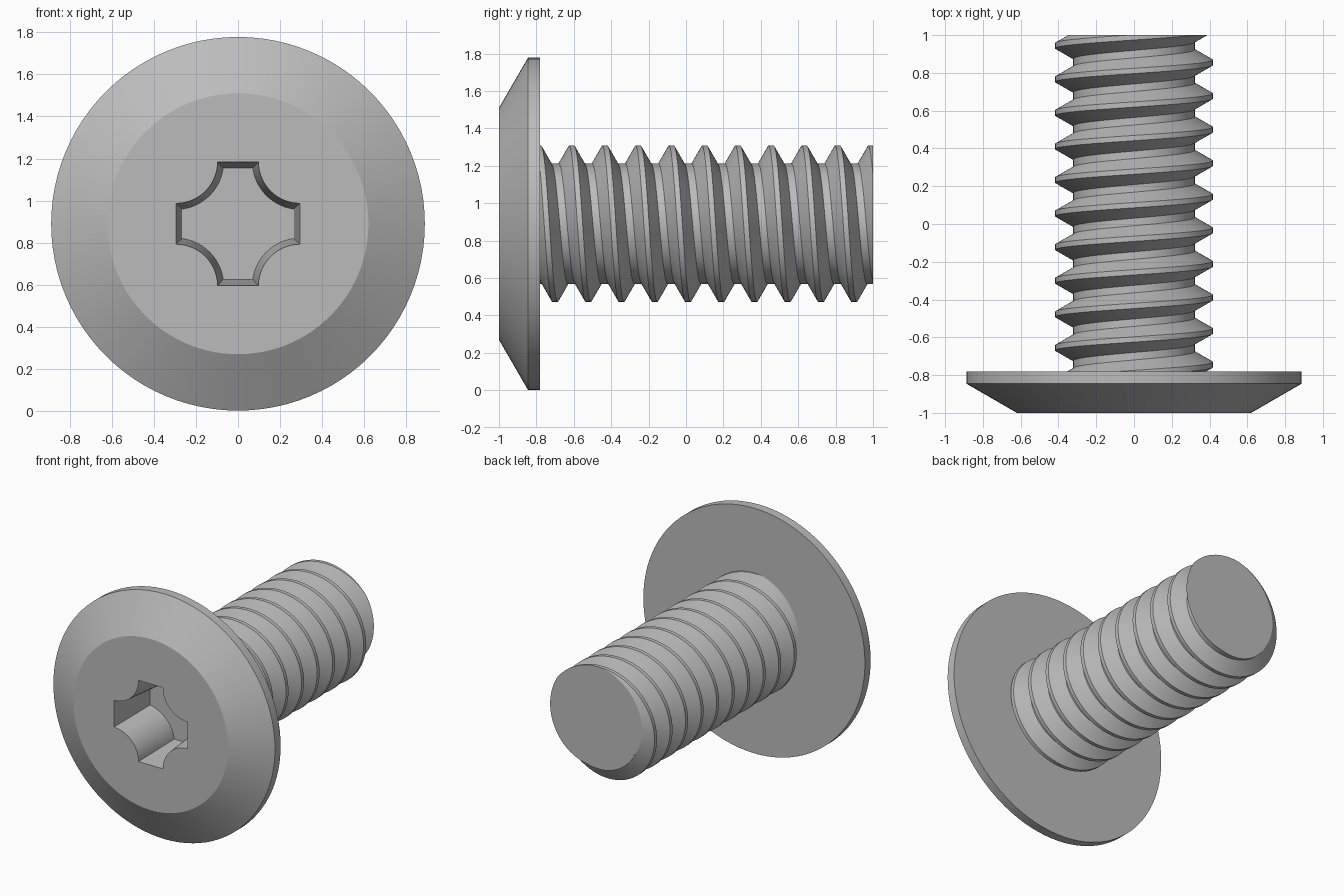
import bpy, bmesh
from math import sin, cos, pi, tau, asin, radians

AXIS_Z = 0.89          # height of the screw axis
HEAD_BACK, TIP = -0.78, 1.0
SEGS = 96

if "Cube" in bpy.data.objects:
    bpy.data.objects.remove(bpy.data.objects["Cube"])

steel = bpy.data.materials.new("grey steel")
steel.use_nodes = True
grey = (0.5, 0.5, 0.5, 1)
steel.diffuse_color = grey
steel.node_tree.nodes["Principled BSDF"].inputs["Base Color"].default_value = grey


def finish(name, bm):
    """Turn a bmesh into a named object on the screw axis."""
    bmesh.ops.recalc_face_normals(bm, faces=bm.faces)
    mesh = bpy.data.meshes.new(name)
    bm.to_mesh(mesh)
    bm.free()
    mesh.materials.append(steel)
    obj = bpy.data.objects.new(name, mesh)
    obj.location.z = AXIS_Z
    bpy.context.collection.objects.link(obj)
    return obj


def loft(name, sections):
    """Closed solid through (y, outline) sections."""
    bm = bmesh.new()
    rings = [[bm.verts.new((x, y, z)) for x, z in pts] for y, pts in sections]
    for a, b in zip(rings, rings[1:]):
        for i in range(len(a)):
            bm.faces.new((a[i - 1], a[i], b[i], b[i - 1]))
    bm.faces.new(rings[0])
    bm.faces.new(rings[-1])
    return finish(name, bm)


def circle(r):
    return [(r * cos(tau * i / SEGS), r * sin(tau * i / SEGS)) for i in range(SEGS)]


def cross(inset, half=0.295, r=0.197, steps=14):
    """Four-armed socket outline with concave round corners, drafted inward."""
    radius = r + inset
    skip = asin(inset / radius)
    pts = []
    for q in range(4):
        for k in range(steps + 1):
            t = 1.5 * pi - skip - (pi / 2 - 2 * skip) * k / steps
            x, z = half + radius * cos(t), half + radius * sin(t)
            c, s = cos(q * pi / 2), sin(q * pi / 2)
            pts.append((x * c - z * s, x * s + z * c))
    return pts


def threaded_shank():
    """Helical strip of trapezoid threads, trimmed flat at both ends."""
    pitch, root, crest = 0.1777, 0.322, 0.418
    profile = [(-0.069, root), (-0.014, crest), (0.014, crest), (0.069, root)]
    bm = bmesh.new()
    start, turns = 0.766 - 11 * pitch, 14
    rows = []
    for j in range(turns * SEGS + 1):
        a = tau * j / SEGS
        y = start + pitch * j / SEGS
        rows.append([bm.verts.new((-r * cos(a), y + dy, r * sin(a)))
                     for dy, r in profile])
    for j in range(turns * SEGS):
        a, b = rows[j], rows[j + 1]
        for k in range(3):
            bm.faces.new((a[k], a[k + 1], b[k + 1], b[k]))
        if j + 1 + SEGS < len(rows):      # root joins the next turn
            c, d = rows[j + SEGS], rows[j + 1 + SEGS]
            bm.faces.new((a[3], c[0], d[0], b[3]))
    for y, side in ((HEAD_BACK, -1), (TIP, 1)):
        geom = bm.verts[:] + bm.edges[:] + bm.faces[:]
        bmesh.ops.bisect_plane(bm, geom=geom, dist=1e-6, plane_co=(0, y, 0),
                               plane_no=(0, side, 0), clear_outer=True)
    bmesh.ops.holes_fill(bm, edges=[e for e in bm.edges if e.is_boundary], sides=0)
    return finish("threaded_shank", bm)


# Low conical head with a short straight rim
head = loft("head", [(-1, circle(0.62)), (-0.845, circle(0.888)),
                     (HEAD_BACK, circle(0.888))])
shank = threaded_shank()

# Tapered drive socket, cut through the head into the shank
cutter = loft("socket_cutter", [(-1.02, cross(0.0)), (-1, cross(0.001)),
                                (-0.63, cross(0.03))])
cutter.hide_render = True

for part in (head, shank):
    bpy.ops.object.select_all(action='DESELECT')
    part.select_set(True)
    bpy.context.view_layer.objects.active = part
    cut = part.modifiers.new("socket", 'BOOLEAN')
    cut.operation = 'DIFFERENCE'
    cut.solver = 'EXACT'
    cut.object = cutter
    bpy.ops.object.modifier_apply(modifier=cut.name)
    bpy.ops.object.shade_smooth_by_angle(angle=radians(25))

bpy.data.objects.remove(cutter)
